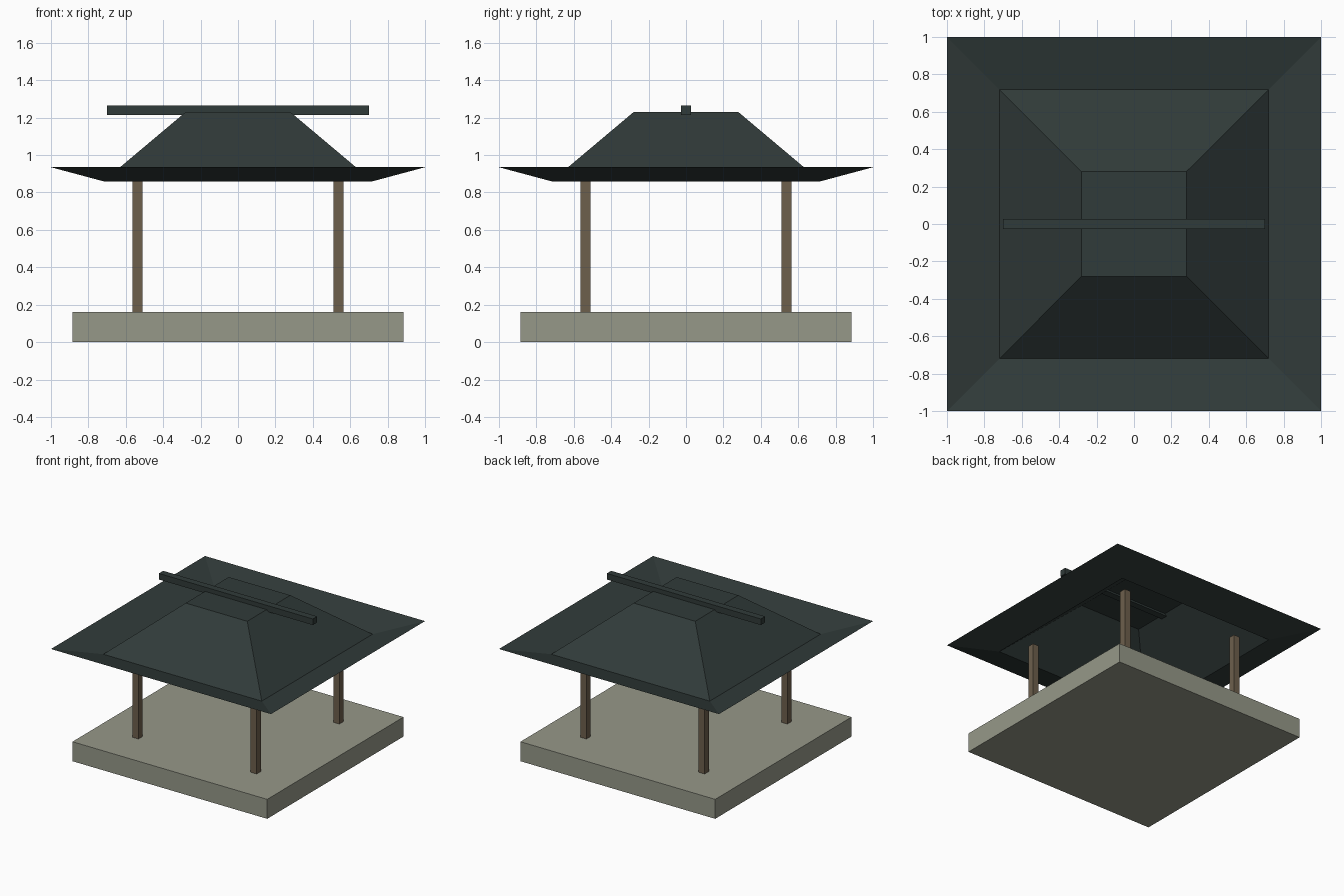
import bpy
import bmesh

if "Cube" in bpy.data.objects:
    bpy.data.objects.remove(bpy.data.objects["Cube"])


def material(name, rgb):
    m = bpy.data.materials.new(name)
    m.diffuse_color = (*rgb, 1.0)
    m.use_nodes = True
    m.node_tree.nodes["Principled BSDF"].inputs["Base Color"].default_value = m.diffuse_color
    return m


STONE = material("grey_stone", (0.305, 0.315, 0.250))
WOOD = material("brown_wood", (0.155, 0.115, 0.073))
SLATE = material("dark_slate", (0.030, 0.043, 0.041))


def add_object(name, bm, mat):
    mesh = bpy.data.meshes.new(name)
    bm.to_mesh(mesh)
    bm.free()
    mesh.materials.append(mat)
    obj = bpy.data.objects.new(name, mesh)
    bpy.context.collection.objects.link(obj)
    return obj


def box(name, center, size, mat):
    bm = bmesh.new()
    bmesh.ops.create_cube(bm, size=1.0)
    bmesh.ops.scale(bm, vec=size, verts=bm.verts)
    bmesh.ops.translate(bm, vec=center, verts=bm.verts)
    return add_object(name, bm, mat)


# Stone platform
box("platform", (0, 0, 0.08), (1.77, 1.77, 0.16), STONE)

# Four corner posts, rising just inside the roof shell
POST_BOTTOM, POST_TOP = 0.16, 0.895
for side, sx in (("left", -1), ("right", 1)):
    for end, sy in (("front", -1), ("back", 1)):
        box(f"{end}_{side}_post",
            (sx * 0.537, sy * 0.537, (POST_BOTTOM + POST_TOP) / 2),
            (0.054, 0.054, POST_TOP - POST_BOTTOM), WOOD)

# Roof: open shell of square rings (half width, height), with upturned eaves
bm = bmesh.new()
rings = []
for r, z in ((1.0, 0.935), (0.72, 0.86), (0.28, 1.23)):
    rings.append([bm.verts.new((x * r, y * r, z))
                  for x, y in ((-1, -1), (1, -1), (1, 1), (-1, 1))])
for low, high in zip(rings, rings[1:]):
    for i in range(4):
        j = (i + 1) % 4
        bm.faces.new((low[i], low[j], high[j], high[i]))
bm.faces.new(rings[-1])
add_object("roof", bm, SLATE)

# Ridge beam set into the flat roof top
box("ridge_beam", (0, 0, 1.24), (1.4, 0.056, 0.05), SLATE)
